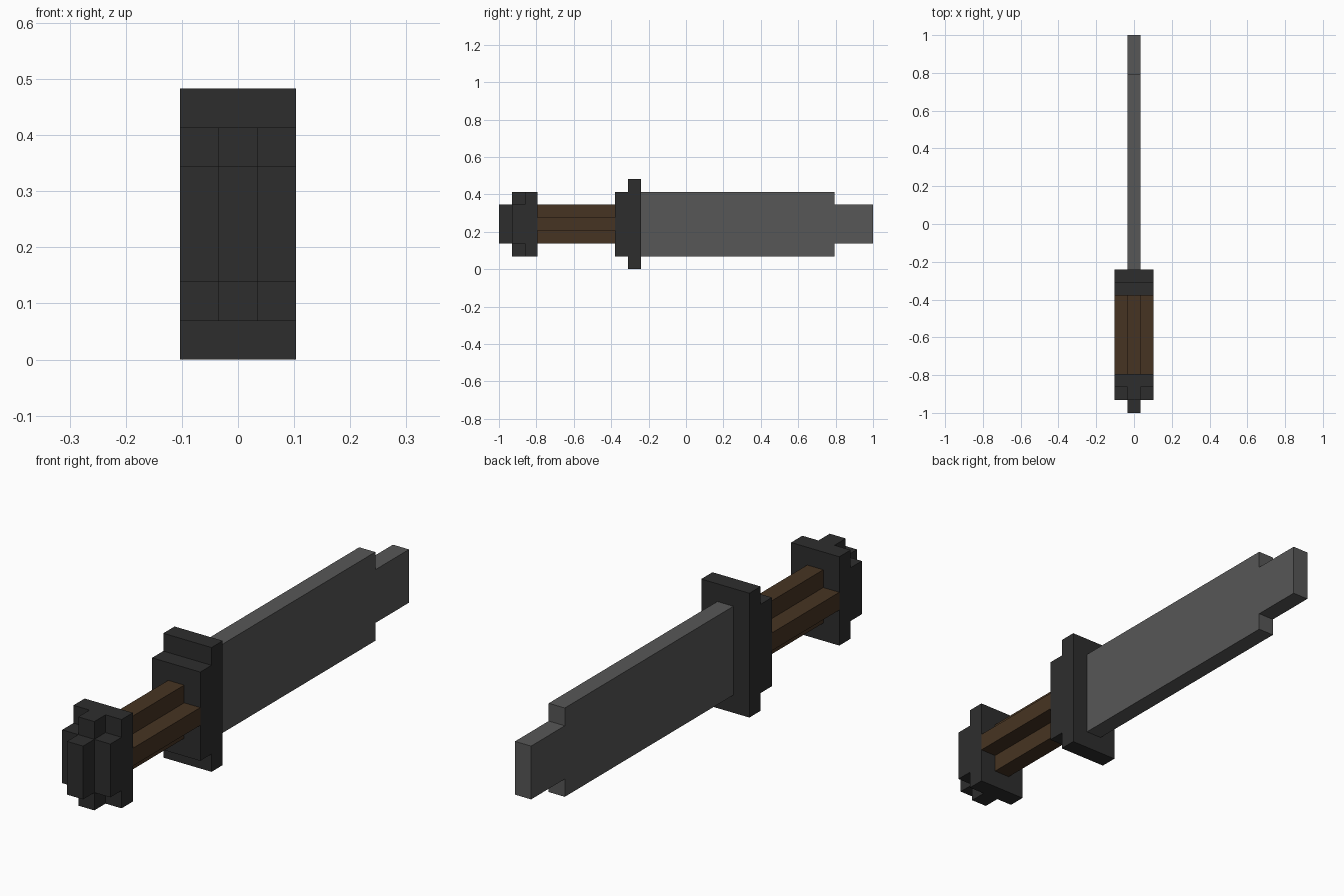
import bpy
import bmesh
from mathutils import Vector

cube = bpy.data.objects.get("Cube")
if cube:
    bpy.data.objects.remove(cube, do_unlink=True)

UNIT = 2 / 29          # one block of the stepped design
LENGTH, MID_Z = 14.5, 3.5


def material(name, color):
    mat = bpy.data.materials.new(name)
    mat.use_nodes = True
    mat.diffuse_color = (*color, 1)
    mat.node_tree.nodes["Principled BSDF"].inputs["Base Color"].default_value = (*color, 1)
    return mat


steel = material("steel grey", (0.095, 0.095, 0.095))
iron = material("dark iron", (0.027, 0.027, 0.027))
wood = material("brown wood", (0.062, 0.034, 0.016))


def extrude_shape(name, outline, depth, mat):
    """Make a solid from an outline (in blocks) swept along the depth vector."""
    bm = bmesh.new()
    shift = Vector((0, -LENGTH, MID_Z))
    face = bm.faces.new([bm.verts.new((Vector(p) + shift) * UNIT) for p in outline])
    swept = bmesh.ops.extrude_face_region(bm, geom=[face])["geom"]
    moved = [v for v in swept if isinstance(v, bmesh.types.BMVert)]
    bmesh.ops.translate(bm, verts=moved, vec=Vector(depth) * UNIT)
    bmesh.ops.recalc_face_normals(bm, faces=bm.faces)
    mesh = bpy.data.meshes.new(name)
    bm.to_mesh(mesh)
    bm.free()
    mesh.materials.append(mat)
    obj = bpy.data.objects.new(name, mesh)
    bpy.context.collection.objects.link(obj)
    return obj


def stepped_plate(name, steps, x0, x1, mat):
    """Plate across x; steps are (start, end, half height) along y."""
    upper = [(x0, y, h) for start, end, h in steps for y in (start, end)]
    lower = [(x, y, -h) for x, y, h in reversed(upper)]
    return extrude_shape(name, upper + lower, (x1 - x0, 0, 0), mat)


# Blade with a narrower tip
stepped_plate("blade", [(11, 26, 2.5), (26, 29, 1.5)], -0.5, 0.5, steel)

# Two-step guard
stepped_plate("guard", [(9, 10, 2.5), (10, 11, 3.5)], -1.5, 1.5, iron)

# Grip with a plus-shaped section
corner = [(0.5, 1.5), (0.5, 0.5), (1.5, 0.5)]
section = corner + [(x, -z) for x, z in reversed(corner)]
section += [(-x, -z) for x, z in section]
extrude_shape("grip", [(x, 3, z) for x, z in section], (0, 6, 0), wood)

# Pommel: long centre ridge and a shorter cheek on each side
stepped_plate("pommel_ridge", [(0, 1, 1.5), (1, 3, 2.5)], -0.5, 0.5, iron)
for side, x0 in (("left", 0.5), ("right", -1.5)):
    stepped_plate("pommel_cheek_" + side, [(1, 2, 1.5), (2, 3, 2.5)], x0, x0 + 1, iron)
